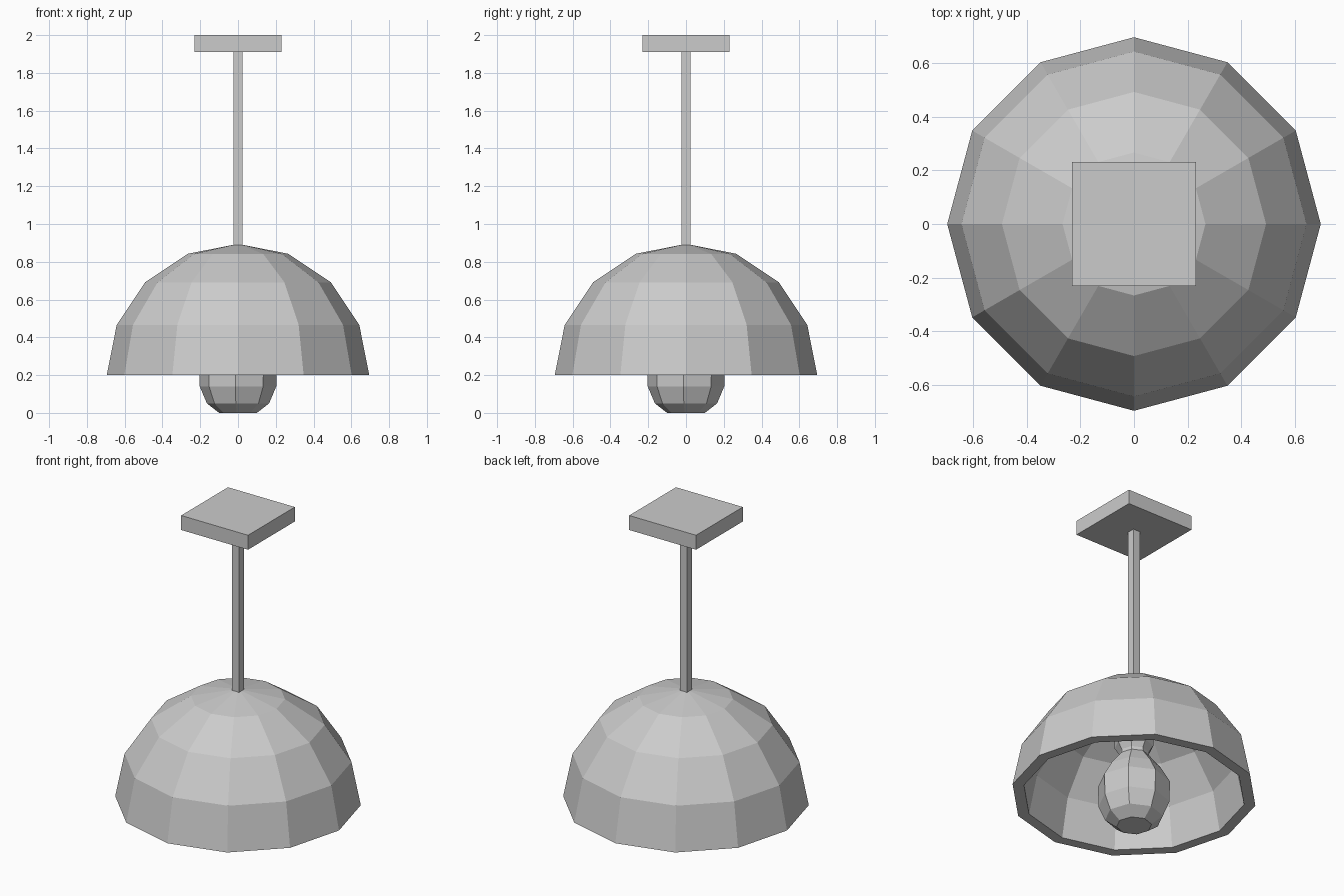
import bpy, bmesh
from math import sin, cos, pi, radians

if "Cube" in bpy.data.objects:
    bpy.data.objects.remove(bpy.data.objects["Cube"])


def finish(name, bm):
    bmesh.ops.recalc_face_normals(bm, faces=bm.faces)
    me = bpy.data.meshes.new(name)
    bm.to_mesh(me)
    bm.free()
    ob = bpy.data.objects.new(name, me)
    bpy.context.collection.objects.link(ob)
    return ob


def lathe(name, profile, sides, turn=0.0):
    """Revolve (radius, z) points; radius 0 makes a pole, open ends are capped."""
    bm = bmesh.new()
    rings = []
    for r, z in profile:
        if r == 0:
            rings.append([bm.verts.new((0, 0, z))] * sides)
        else:
            rings.append([bm.verts.new((r * cos(turn + 2 * pi * i / sides),
                                        r * sin(turn + 2 * pi * i / sides), z))
                          for i in range(sides)])
    for a, b in zip(rings, rings[1:]):
        for i in range(sides):
            j = (i + 1) % sides
            bm.faces.new(list(dict.fromkeys((a[i], a[j], b[j], b[i]))))
    for (r, z), ring in ((profile[0], rings[0]), (profile[-1], rings[-1])):
        if r > 0:
            bm.faces.new(ring)
    return finish(name, bm)


def box(name, width, z0, z1):
    bm = bmesh.new()
    bmesh.ops.create_cube(bm, size=1)
    for v in bm.verts:
        v.co = (v.co.x * width, v.co.y * width, z0 + (v.co.z + 0.5) * (z1 - z0))
    return finish(name, bm)


# ceiling plate and hanging rod
box("ceiling_plate", 0.46, 1.91, 2.0)
box("hanging_rod", 0.05, 0.84, 1.91)

# thick half-dome shade: outer shell up to the pole, inner shell back down
def dome(radius):
    return [(radius * cos(k * pi / 8), 0.2 + radius * sin(k * pi / 8))
            for k in range(4)] + [(0, 0.2 + radius)]

outer, inner = dome(0.695), dome(0.63)
rim_loop = outer + inner[::-1]
bm_profile = [inner[-1]] + inner[-2::-1] + outer
lathe("lamp_shade", bm_profile, 12)

# light bulb, with its neck
lathe("light_bulb", [(0.10, 0.0), (0.165, 0.05), (0.203, 0.14), (0.205, 0.27),
                     (0.155, 0.36), (0.085, 0.45), (0.085, 0.48)],
      8, radians(-4))

# bulb socket, reaching the inside of the shade
lathe("bulb_socket", [(0.085, 0.47), (0.11, 0.51), (0.11, 0.81)], 8, radians(-4))
